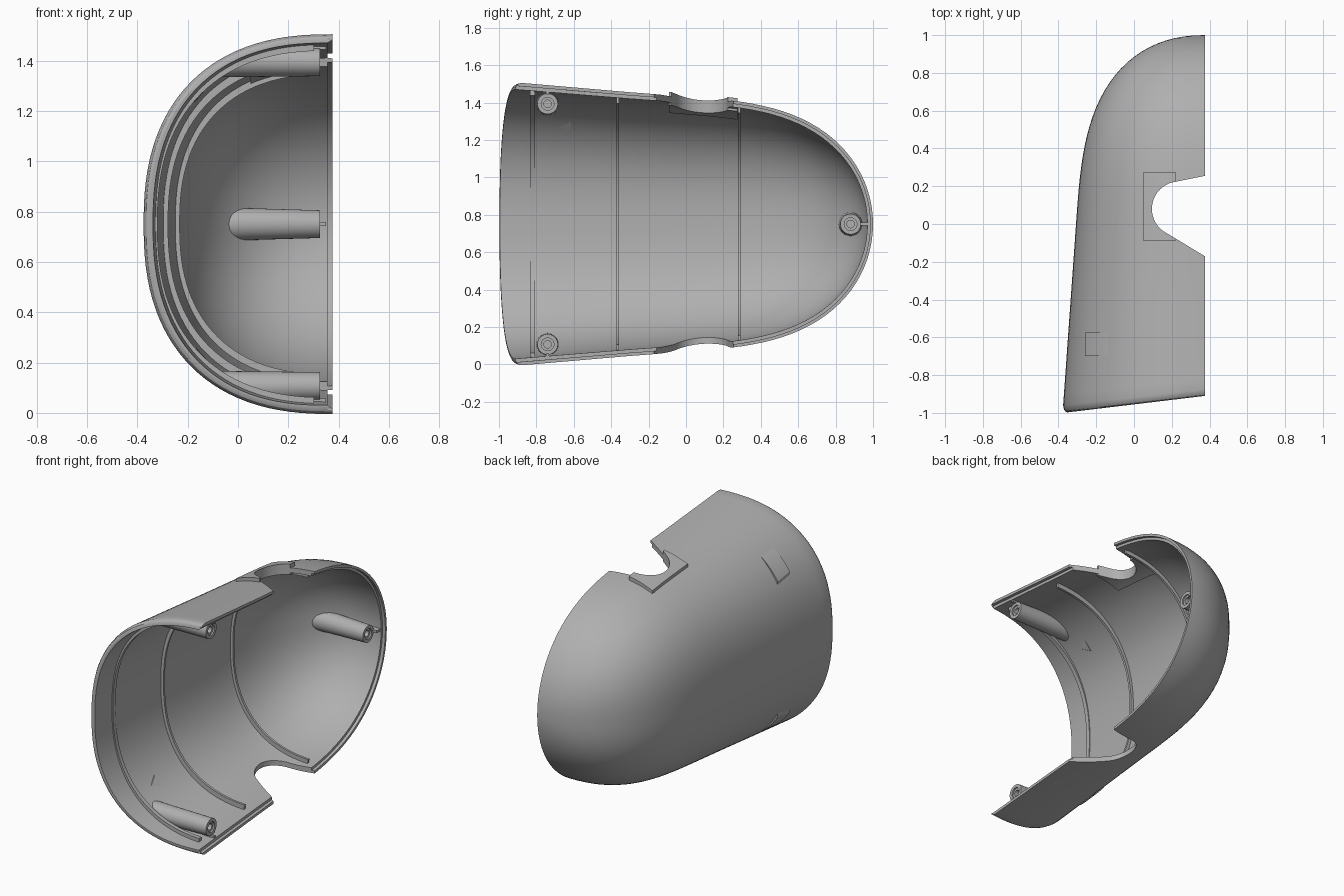
import bpy, bmesh, math
from mathutils import Vector

if bpy.data.objects.get("Cube"):
    bpy.data.objects.remove(bpy.data.objects["Cube"])

SEAM, MID, N = 0.375, 0.75, 2.4      # seam plane, mid height, roundness of section

mat = bpy.data.materials.new("grey plastic")
mat.use_nodes = True
mat.diffuse_color = (0.43, 0.43, 0.43, 1)
mat.node_tree.nodes["Principled BSDF"].inputs["Base Color"].default_value = mat.diffuse_color


def make(name, verts, faces):
    """Make a clean, closed mesh object from points and faces."""
    bm = bmesh.new()
    vs = [bm.verts.new(v) for v in verts]
    for f in faces:
        bm.faces.new([vs[i] for i in f])
    bmesh.ops.remove_doubles(bm, verts=bm.verts, dist=1e-5)
    bmesh.ops.dissolve_degenerate(bm, edges=bm.edges, dist=1e-5)
    bmesh.ops.recalc_face_normals(bm, faces=bm.faces)
    me = bpy.data.meshes.new(name)
    bm.to_mesh(me)
    bm.free()
    me.materials.append(mat)
    ob = bpy.data.objects.new(name, me)
    bpy.context.collection.objects.link(ob)
    return ob


def smooth(ob):
    bpy.ops.object.select_all(action='DESELECT')
    ob.select_set(True)
    bpy.context.view_layer.objects.active = ob
    bpy.ops.object.shade_smooth_by_angle(angle=math.radians(30))


def depth(y):
    nose = max(0, 1 - max(0, y) ** 3.3) ** (1 / 2.2)
    return (0.682 - 0.071 * y) * nose


def height(y):
    nose = max(0, 1 - max(0, y) ** 3.2) ** 0.5
    return (0.6825 - 0.075 * y) * nose


def arc(a, b, steps=56):
    """Half rounded section, as (inward x, z) pairs from bottom to top."""
    pts = []
    for i in range(steps + 1):
        t = math.pi * (i / steps - 0.5)
        c, s = max(0, math.cos(t)), math.sin(t)
        if i in (0, steps):
            c = 0
        pts.append((a * c ** (2 / N), math.copysign(b * abs(s) ** (2 / N), s)))
    return pts


def loft(name, rows, wrap=False):
    """Skin closed loops, with end caps."""
    n = len(rows[0])
    faces = [(r * n + i, r * n + (i + 1) % n, (r + 1) * n + (i + 1) % n, (r + 1) * n + i)
             for r in range(len(rows) - 1) for i in range(n)]
    faces += [tuple(range(n)), tuple(range((len(rows) - 1) * n, len(rows) * n))]
    return make(name, [p for row in rows for p in row], faces)


# Shell: outer skin, stepped seam and inner skin in one loop per station
def station(s, shrink):
    def place(x, s_y, z):
        lean = 0.12 * (x + SEAM) * max(0, (-0.3 - s) / 0.7)
        return (x, s_y + lean, MID + z)
    a, b = depth(s), height(s)
    ym, yi = (s * 0.985, s * 0.97) if s > 0 else (s, s)
    outer = [place(SEAM - x, s, z) for x, z in arc(a - shrink, b - shrink)]
    inner = [place(SEAM - 0.02 - x, yi, z) for x, z in arc(a * 0.92, b * 0.95)]
    m = b * 0.975
    top = [place(SEAM, ym, m), place(SEAM - 0.02, ym, m)]
    low = [place(SEAM - 0.02, ym, -m), place(SEAM, ym, -m)]
    return outer + top + inner[::-1] + low, len(outer)


stations = [(-1, 0.025), (-0.993, 0.013), (-0.98, 0.005), (-0.96, 0)]
stations += [(-0.9 + 0.1 * i, 0) for i in range(9)]
stations += [(math.sin(math.pi / 2 * i / 26), 0) for i in range(27)]
rows = []
for s, shrink in stations:
    row, k = station(s, shrink)
    rows.append(row)
n = len(rows[0])
faces = [(r * n + i, r * n + (i + 1) % n, (r + 1) * n + (i + 1) % n, (r + 1) * n + i)
         for r in range(len(rows) - 1) for i in range(n)]
back = n - 3                       # first inner point at the bottom
faces += [(i, i + 1, back - i - 1, back - i) for i in range(k - 1)]
faces += [(k - 1, k, k + 1, k + 2), (0, n - 1, n - 2, n - 3)]
shell = make("shell", [p for row in rows for p in row], faces)


# Raised patches that follow the shell
def surface(x, y):
    u = min(1, max(0, (SEAM - x) / depth(y)))
    return height(y) * (1 - u ** N) ** (1 / N)


def patch(name, x0, x1, y0, y1, side, edge, flush, under):
    steps = 12
    rows = []
    for j in range(5):
        y = y0 + (y1 - y0) * j / 4
        xs = [x0 + (x1 - x0) * i / steps for i in range(steps + 1)]
        up = [(x, y, MID + side * (surface(x, y) + edge + (flush - edge) * i / steps))
              for i, x in enumerate(xs)]
        down = [(x, y, MID + side * (surface(x, y) - under)) for x in xs]
        rows.append(up + down[::-1])
    return loft(name, rows)


collar = patch("notch_collar", 0.05, 0.22, -0.09, 0.275, 1, 0.02, 0.025, 0.045)
for side, word in ((1, "upper"), (-1, "lower")):
    smooth(patch(word + "_grip_pad", -0.26, -0.14, -0.70, -0.575, side, 0.022, 0.002, 0.025))

# Notch through top and bottom
cx, cy, rad = 0.24, 0.08, 0.145
outline = [(0.5, 0.275), (SEAM, 0.255)]
outline += [(cx + rad * math.cos(math.radians(t)), cy + rad * math.sin(math.radians(t)))
            for t in range(98, 244, 6)]
outline += [(SEAM, -0.17), (0.5, -0.24)]
cutter = loft("notch_cutter", [[(x, y, z) for x, y in outline] for z in (-0.5, 2)])
cutter.hide_render = True
for ob in (shell, collar):
    bpy.context.view_layer.objects.active = ob
    mod = ob.modifiers.new("notch", 'BOOLEAN')
    mod.operation, mod.solver, mod.object = 'DIFFERENCE', 'EXACT', cutter
    bpy.ops.object.modifier_apply(modifier="notch")
    smooth(ob)
bpy.data.objects.remove(cutter)

# Inner ribs
for name, y, w, tall in (("front_rib", -0.82, 0.028, 0.055),
                         ("middle_rib", -0.365, 0.015, 0.065),
                         ("rear_rib", 0.285, 0.015, 0.06)):
    a, b = depth(y), height(y)
    low, high = arc(a - 0.025, b - 0.025), arc(a - tall, b - tall)
    rows = []
    for (x0, z0), (x1, z1) in list(zip(low, high))[1:-1]:
        rows.append([(SEAM - 0.01 - max(x, 0.01), y + d, MID + z) for x, z, d in
                     ((x0, z0, -w / 2), (x0, z0, w / 2), (x1, z1, w / 2), (x1, z1, -w / 2))])
    smooth(loft(name, rows))


# Screw bosses: tapered posts rooted in the wall, with a stepped bore
def box(name, lo, hi):
    loft(name, [[(lo[0], lo[1], z), (hi[0], lo[1], z), (hi[0], hi[1], z), (lo[0], hi[1], z)]
                for z in (lo[2], hi[2])])


def wall_x(y, z):
    v = min(1, abs(z - MID) / height(y))
    return SEAM - depth(y) * (1 - v ** N) ** (1 / N)


def boss(name, y, z, root):
    ring = [2 * math.pi * i / 32 for i in range(32)]
    rows = []
    for x, r in ((None, root), (0.325, 0.055), (0.325, 0.034), (0.315, 0.034),
                 (0.315, 0.02), (0.2, 0.02)):
        row = []
        for t in ring:
            py, pz = y + r * math.cos(t), z + r * math.sin(t)
            row.append((wall_x(py, pz) + 0.018 if x is None else x, py, pz))
        rows.append(row)
    smooth(loft(name, rows))


boss("nose_boss", 0.88, MID, 0.064)
box("nose_boss_web", (0.22, 0.93, MID - 0.008), (0.35, 0.975, MID + 0.008))
for side, word in ((1, "upper"), (-1, "lower")):
    zc = MID + side * 0.643
    boss(word + "_boss", -0.74, zc, 0.06)
    z0, z1 = sorted((zc + side * 0.05, zc + side * 0.08))
    box(word + "_boss_web", (0.22, -0.748, z0), (0.35, -0.732, z1))

    # Small wedge catch on the inner wall
    tri = ((-0.68, 0.52), (-0.615, 0.545), (-0.615, 0.485))
    root = [(wall_x(y, MID + d) + 0.02, y, MID + side * d) for y, d in tri]
    tip = [(x + 0.03, y, z) for x, y, z in root]
    loft(word + "_catch", [root, tip])
